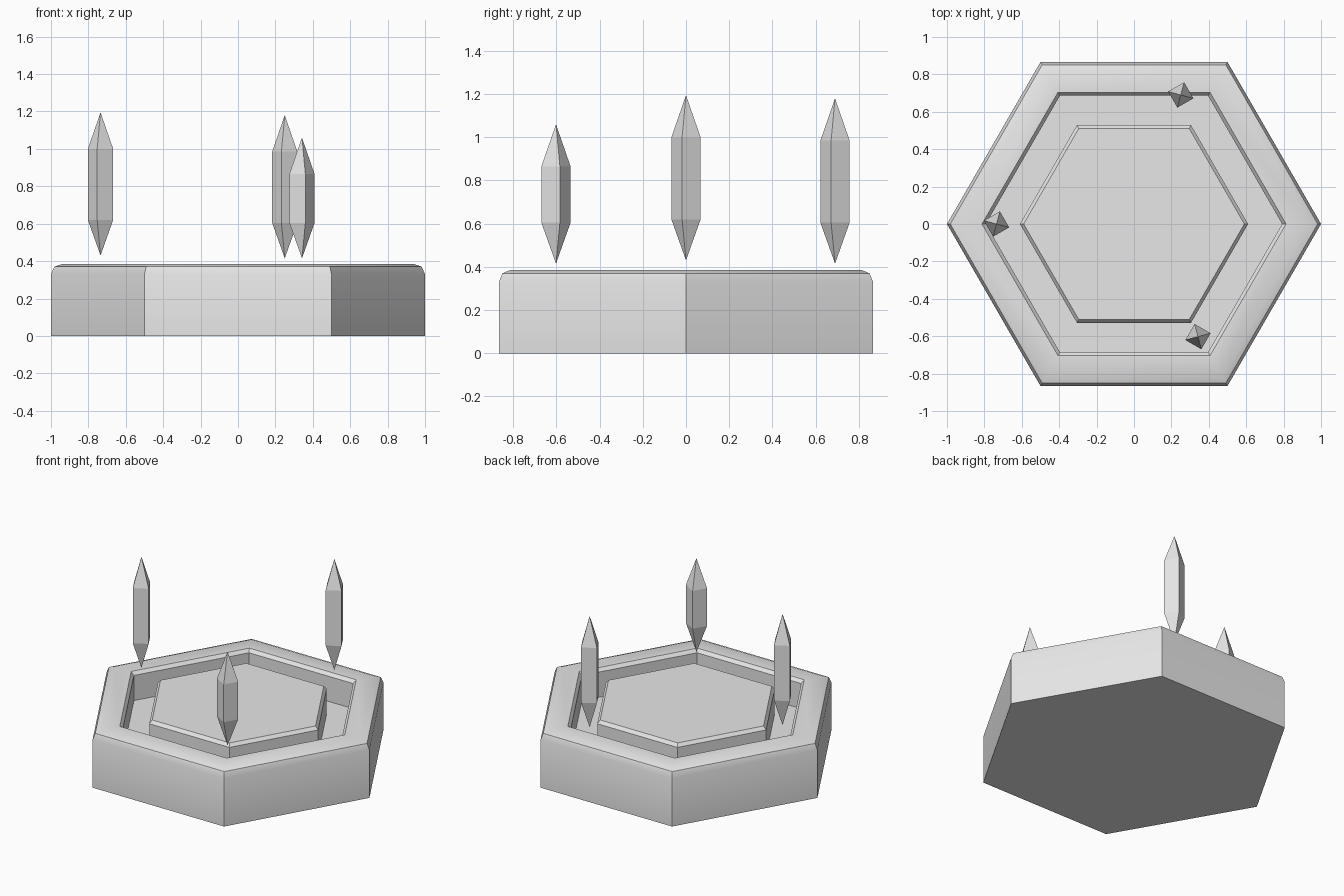
import bpy, bmesh, math

if "Cube" in bpy.data.objects:
    bpy.data.objects.remove(bpy.data.objects["Cube"], do_unlink=True)

GREY = (0.8, 0.8, 0.8, 1.0)
stone = bpy.data.materials.new("light_grey")
stone.use_nodes = True
stone.diffuse_color = GREY
stone.node_tree.nodes["Principled BSDF"].inputs["Base Color"].default_value = GREY


def lathe(name, profile, sides, turn=0.0, location=(0, 0, 0), smooth=False):
    """Sweep a (radius, z) profile round z with few sides; radius 0 makes a point,
    otherwise the two ends are closed with flat caps."""
    bm = bmesh.new()
    rings = []
    for r, z in profile:
        if r == 0:
            rings.append([bm.verts.new((0, 0, z))] * sides)
        else:
            angles = [turn + math.tau * i / sides for i in range(sides)]
            rings.append([bm.verts.new((r * math.cos(a), r * math.sin(a), z)) for a in angles])
    for low, high in zip(rings, rings[1:]):
        for i in range(sides):
            j = (i + 1) % sides
            corners = list(dict.fromkeys((low[i], low[j], high[j], high[i])))
            bm.faces.new(corners)
    for ring in (rings[0], rings[-1]):
        if len(set(ring)) == sides:
            bm.faces.new(ring)
    bmesh.ops.recalc_face_normals(bm, faces=bm.faces[:])
    mesh = bpy.data.meshes.new(name)
    bm.to_mesh(mesh)
    bm.free()
    mesh.materials.append(stone)
    obj = bpy.data.objects.new(name, mesh)
    obj.location = location
    bpy.context.collection.objects.link(obj)
    if smooth:
        bpy.ops.object.select_all(action='DESELECT')
        obj.select_set(True)
        bpy.context.view_layer.objects.active = obj
        bpy.ops.object.shade_smooth_by_angle(angle=math.radians(30))
    return obj


# Hexagonal base: rounded rim, sunken channel, raised centre platform
TOP, FLOOR = 0.385, 0.19
lathe("hexagonal_base", [
    (1.0, 0.0), (1.0, 0.33), (0.982, 0.37), (0.94, TOP),   # outer wall and rim
    (0.813, TOP), (0.792, TOP - 0.022), (0.792, FLOOR),    # inner lip
    (0.61, FLOOR), (0.61, TOP - 0.022), (0.59, TOP),       # platform edge
], 6, smooth=True)

# Floating four-sided crystals: x, y, bottom, body height, turn in degrees
CRYSTALS = [
    ("right_crystal", -0.735, 0.0, 0.43, 0.38, -15),
    ("back_crystal", 0.25, 0.69, 0.415, 0.38, -15),
    ("front_crystal", 0.342, -0.602, 0.415, 0.26, 15),
]
for name, x, y, z, body, turn in CRYSTALS:
    lathe(name, [(0, 0), (0.07, 0.19), (0.07, 0.19 + body), (0, 0.385 + body)],
          4, math.radians(turn), (x, y, z))
